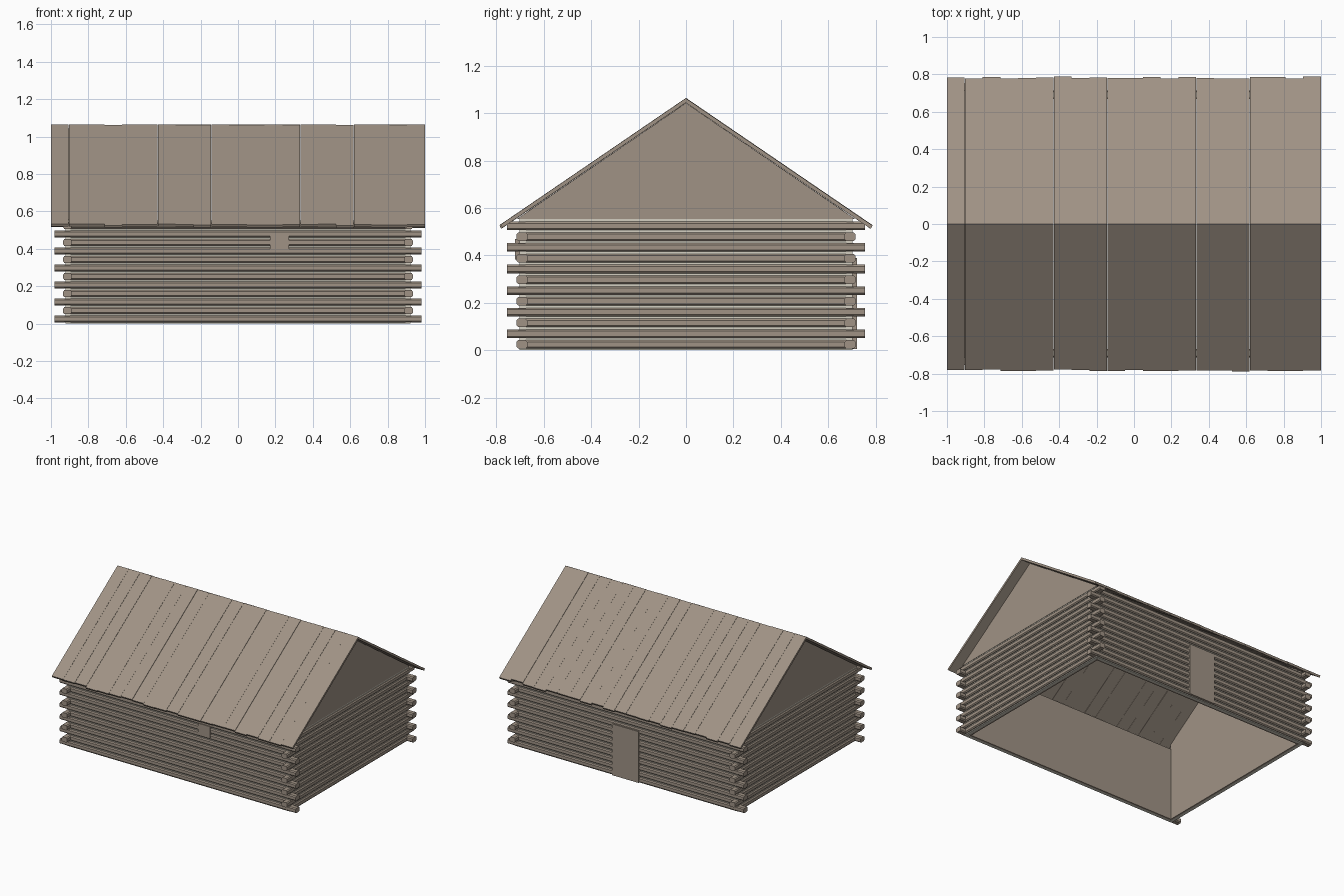
import bpy, bmesh, random
from mathutils import Vector

random.seed(4)
if "Cube" in bpy.data.objects:
    bpy.data.objects.remove(bpy.data.objects["Cube"], do_unlink=True)


def material(name, rgb):
    m = bpy.data.materials.new(name)
    m.use_nodes = True
    m.diffuse_color = (*rgb, 1)
    m.node_tree.nodes["Principled BSDF"].inputs["Base Color"].default_value = (*rgb, 1)
    return m


WOOD = material("weathered wood", (0.35, 0.29, 0.235))
CHINK = material("pale chinking", (0.66, 0.63, 0.54))


def prism(name, profile, axis, a, b, mat=WOOD):
    """Extrude a closed profile along x or y, from a to b."""
    def place(t, p):
        return Vector((t, p[0], p[1])) if axis == "x" else Vector((p[0], t, p[1]))
    bm = bmesh.new()
    ends = [[bm.verts.new(place(t, p)) for p in profile] for t in (a, b)]
    n = len(profile)
    for ring in ends:
        bm.faces.new(ring)
    for i in range(n):
        j = (i + 1) % n
        bm.faces.new((ends[0][i], ends[0][j], ends[1][j], ends[1][i]))
    bmesh.ops.recalc_face_normals(bm, faces=bm.faces)
    mesh = bpy.data.meshes.new(name)
    bm.to_mesh(mesh)
    bm.free()
    mesh.materials.append(mat)
    obj = bpy.data.objects.new(name, mesh)
    bpy.context.collection.objects.link(obj)
    return obj


def rect(u0, u1, z0, z1):
    return [(u0, z0), (u1, z0), (u1, z1), (u0, z1)]


def log_profile(u, z, half_u=0.0225, half_z=0.018, c=0.007):
    """Square log section with chamfered corners."""
    hu, hz = half_u, half_z
    pts = [(hu, hz - c), (hu - c, hz), (c - hu, hz), (-hu, hz - c),
           (-hu, c - hz), (c - hu, -hz), (hu - c, -hz), (hu, c - hz)]
    return [(u + p, z + q) for p, q in pts]


WALL_X, WALL_Y = 0.9125, 0.6925   # log centre lines
ROWS, STEP = 12, 0.0455
SLOPE = 0.682
RIDGE = 1.065

# Interlocking logs: long and end walls take turns to run past the corner
for row in range(ROWS):
    z = 0.024 + row * STEP
    half_x = 0.98 if row % 2 == 0 else 0.93
    half_y = 0.755 if row % 2 else 0.71
    for s in (-1, 1):
        prism("long_wall_log", log_profile(s * WALL_Y, z), "x", -half_x, half_x)
        prism("end_wall_log", log_profile(s * WALL_X, z), "y", -half_y, half_y)

for s in (-1, 1):
    # Chinking behind the logs
    prism("long_wall_chinking", rect(s * 0.68, s * 0.702, 0, 0.55), "x", -0.92, 0.92, CHINK)
    prism("end_wall_chinking", rect(s * 0.9, s * 0.922, 0, 0.553), "y", -0.702, 0.702, CHINK)
    # Flat inner lining
    prism("long_wall_lining", rect(s * 0.667, s * 0.68, 0, 0.55), "x", -0.89, 0.89)
    prism("end_wall_lining",
          [(-0.67, 0), (0.67, 0), (0.67, 0.585), (0, 1.043), (-0.67, 0.585)],
          "x", s * 0.887, s * 0.9)
    # Solid gable
    prism("gable", [(-0.715, 0.553), (0.715, 0.553), (0, 1.043)],
          "x", s * 0.895, s * 0.925)

# Roof planks with slightly uneven eaves
PLANKS = 21
width = 2 / PLANKS
for s in (-1, 1):
    for i in range(PLANKS):
        x = -1 + i * width
        eave = random.uniform(0.777, 0.788)
        top = RIDGE - random.uniform(0, 0.003)
        thick = 0.019
        low = top - SLOPE * eave
        prism("roof_plank",
              [(0, top), (s * eave, low), (s * (eave - 0.008), low - thick * 0.7),
               (0, top - thick)],
              "x", x, x + width - (0.0008 if i < PLANKS - 1 else 0))

# Door at the back, small window at the front
prism("back_door", rect(-0.112, 0.108, 0.005, 0.39), "y", 0.69, 0.721)
prism("front_window", rect(0.172, 0.272, 0.383, 0.47), "y", -0.721, -0.69)
